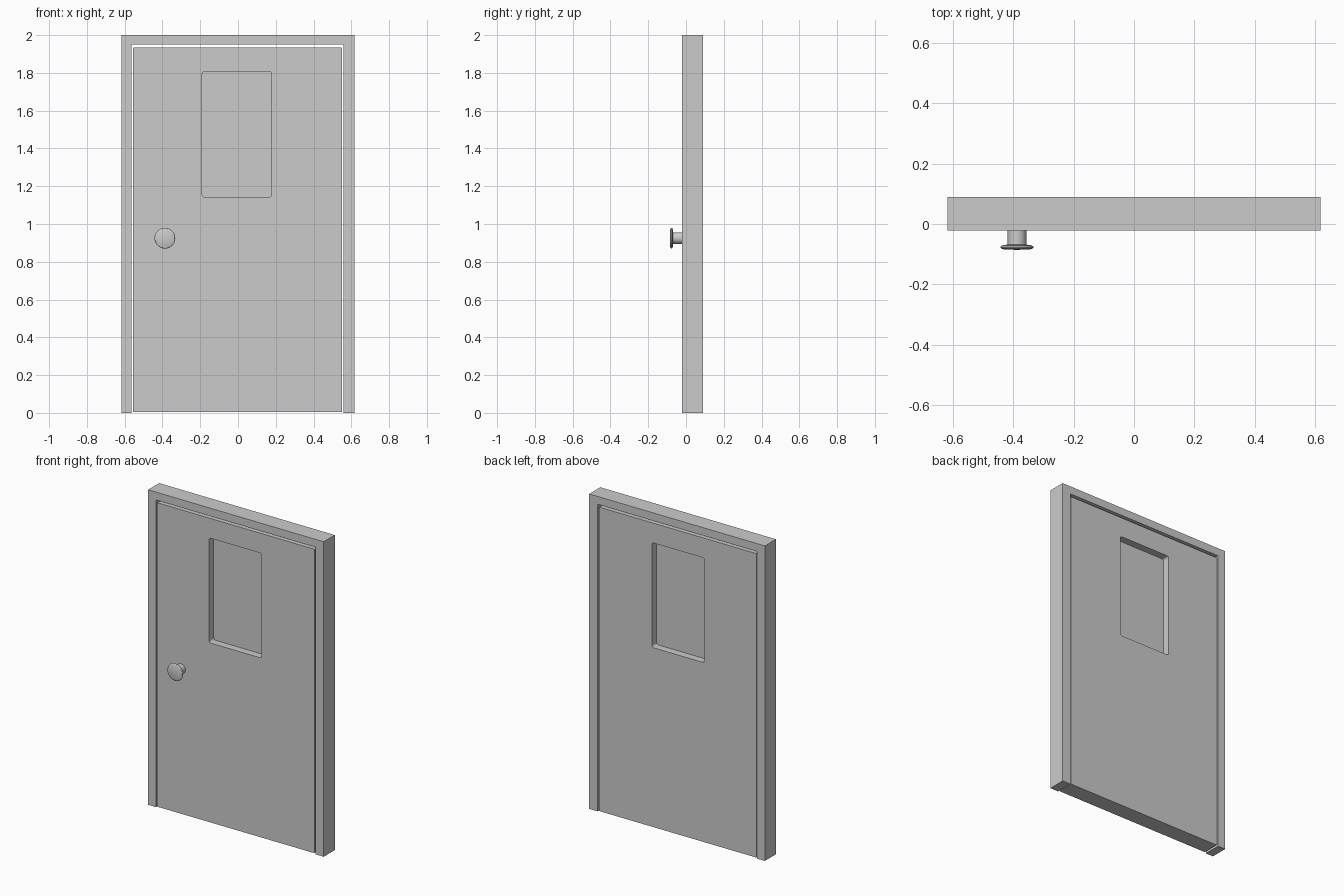
import bpy, bmesh
from math import sin, cos, pi

if "Cube" in bpy.data.objects:
    bpy.data.objects.remove(bpy.data.objects["Cube"])


def slab(name, outlines, y_front, y_back):
    """Solid plate from x/z outlines; outlines after the first are holes."""
    curve = bpy.data.curves.new(name, 'CURVE')
    curve.dimensions = '2D'
    curve.fill_mode = 'BOTH'
    curve.extrude = (y_back - y_front) / 2
    for pts in outlines:
        spline = curve.splines.new('POLY')
        spline.points.add(len(pts) - 1)
        for p, (x, z) in zip(spline.points, pts):
            p.co = (x, z, 0, 1)
        spline.use_cyclic_u = True
    tmp = bpy.data.objects.new(name + "_outline", curve)
    bpy.context.collection.objects.link(tmp)
    mesh = bpy.data.meshes.new_from_object(
        tmp.evaluated_get(bpy.context.evaluated_depsgraph_get()))
    bpy.data.objects.remove(tmp)
    # weld the caps to the walls and stand the plate upright
    bm = bmesh.new()
    bm.from_mesh(mesh)
    bmesh.ops.remove_doubles(bm, verts=bm.verts, dist=1e-5)
    for v in bm.verts:
        v.co = (v.co.x, (y_front + y_back) / 2 - v.co.z, v.co.y)
    bmesh.ops.recalc_face_normals(bm, faces=bm.faces)
    for f in bm.faces:
        f.smooth = False
    bm.to_mesh(mesh)
    bm.free()
    mesh.name = name
    obj = bpy.data.objects.new(name, mesh)
    bpy.context.collection.objects.link(obj)
    return obj


def rounded_rect(x0, x1, z0, z1, r=0.0, steps=4):
    if r == 0:
        return [(x0, z0), (x1, z0), (x1, z1), (x0, z1)]
    pts = []
    corners = [(x1 - r, z1 - r), (x0 + r, z1 - r), (x0 + r, z0 + r), (x1 - r, z0 + r)]
    for i, (cx, cz) in enumerate(corners):
        for k in range(steps + 1):
            a = (i + k / steps) * pi / 2
            pts.append((cx + r * cos(a), cz + r * sin(a)))
    return pts


# Frame: two jambs and a head in one piece
slab("door_frame", [[(-0.617, 0), (-0.563, 0), (-0.563, 1.95), (0.559, 1.95),
                     (0.559, 0), (0.617, 0), (0.617, 2), (-0.617, 2)]], -0.021, 0.09)

# Door leaf with its window opening
slab("door_leaf", [rounded_rect(-0.556, 0.551, 0.004, 1.934, 0.005, 2),
                   rounded_rect(-0.19, 0.178, 1.143, 1.808, 0.014)], -0.019, 0.088)

# Window pane set midway through the leaf
slab("window_pane", [rounded_rect(-0.2, 0.188, 1.133, 1.818)], 0.028, 0.041)

# Knob: stem and flat rounded disc, turned about the y axis
profile = [(0.031, 0.0), (0.031, -0.068), (0.046, -0.07), (0.053, -0.073),
           (0.055, -0.077), (0.052, -0.081), (0.044, -0.084), (0.0, -0.0855)]
bm = bmesh.new()
verts = [bm.verts.new((r, y, 0)) for r, y in profile]
edges = [bm.edges.new(pair) for pair in zip(verts, verts[1:])]
bmesh.ops.spin(bm, geom=verts + edges, cent=(0, 0, 0), axis=(0, 1, 0),
               angle=2 * pi, steps=32)
bmesh.ops.remove_doubles(bm, verts=bm.verts, dist=1e-5)
bmesh.ops.recalc_face_normals(bm, faces=bm.faces)
mesh = bpy.data.meshes.new("door_knob")
bm.to_mesh(mesh)
bm.free()
knob = bpy.data.objects.new("door_knob", mesh)
knob.location = (-0.387, 0, 0.925)
bpy.context.collection.objects.link(knob)
bpy.context.view_layer.objects.active = knob
knob.select_set(True)
bpy.ops.object.shade_smooth_by_angle()
